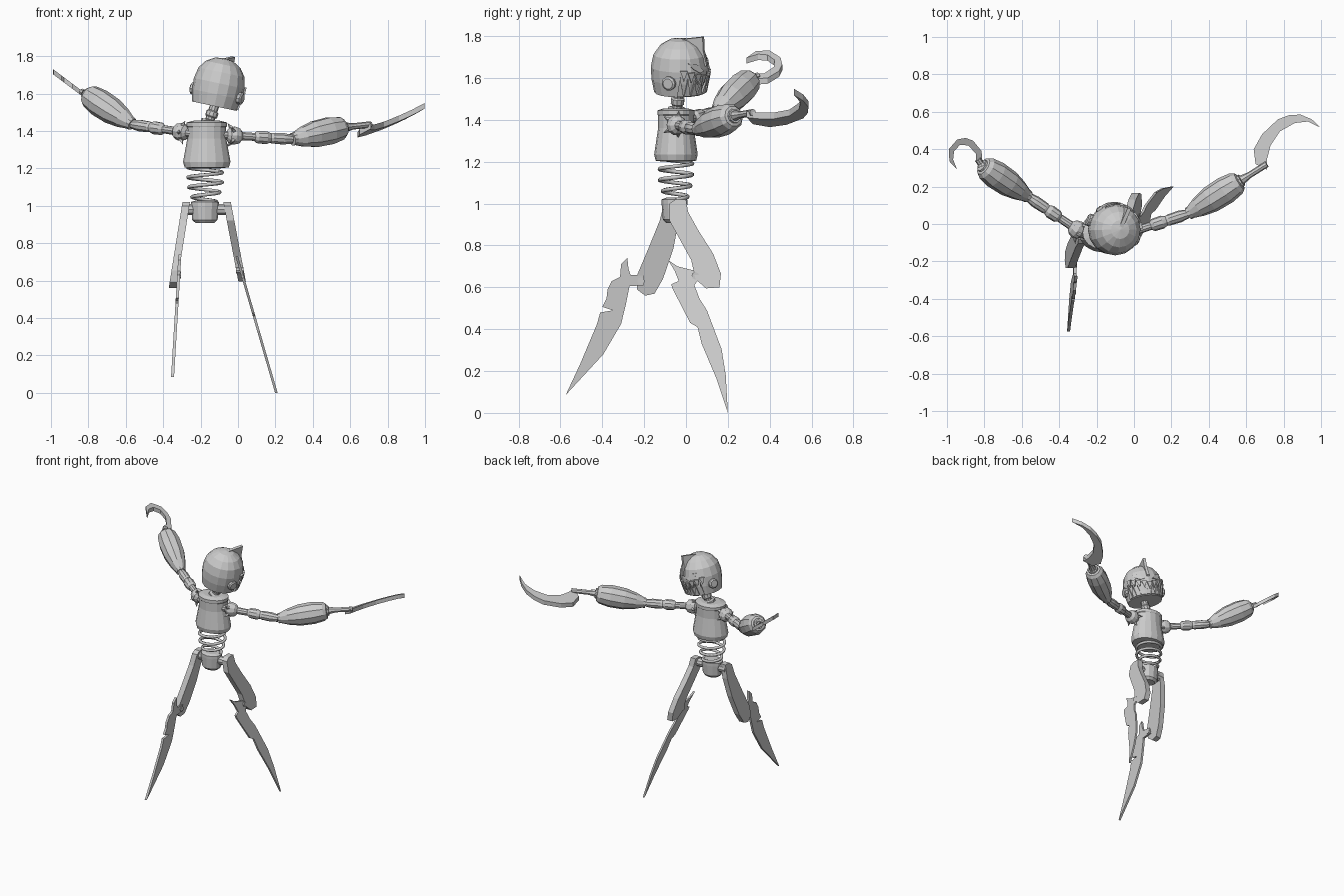
import bpy, bmesh, math
from mathutils import Matrix, Vector

if "Cube" in bpy.data.objects:
    bpy.data.objects.remove(bpy.data.objects["Cube"], do_unlink=True)

metal = bpy.data.materials.new("grey_metal")
metal.use_nodes = True
GREY = (0.6, 0.6, 0.6, 1)
metal.diffuse_color = GREY
metal.node_tree.nodes["Principled BSDF"].inputs["Base Color"].default_value = GREY


def finish(name, bm, matrix=None):
    bmesh.ops.remove_doubles(bm, verts=bm.verts, dist=0.0002)
    bmesh.ops.recalc_face_normals(bm, faces=bm.faces)
    mesh = bpy.data.meshes.new(name)
    bm.to_mesh(mesh)
    bm.free()
    mesh.materials.append(metal)
    obj = bpy.data.objects.new(name, mesh)
    obj.matrix_world = matrix or Matrix()
    bpy.context.collection.objects.link(obj)
    return obj


def lathe(name, profile, matrix, sides=12):
    """Spin (radius, height) points round the local z axis."""
    bm = bmesh.new()
    rings = []
    for r, h in profile:
        ring = []
        for i in range(sides):
            a = math.tau * i / sides
            ring.append(bm.verts.new((r * math.cos(a), r * math.sin(a), h)))
        rings.append(ring)
    for low, high in zip(rings, rings[1:]):
        for i in range(sides):
            j = (i + 1) % sides
            bm.faces.new((low[i], low[j], high[j], high[i]))
    bm.faces.new(rings[0])
    bm.faces.new(rings[-1])
    return finish(name, bm, matrix)


def limb(name, a, b, profile, sides=10):
    """Spin a (radius, fraction) profile along the line from a to b."""
    a, b = Vector(a), Vector(b)
    d = b - a
    turn = d.to_track_quat('Z', 'Y').to_matrix().to_4x4()
    return lathe(name, [(r, t * d.length) for r, t in profile],
                 Matrix.Translation(a) @ turn, sides)


def plates(name, outlines, place, thick, matrix=None):
    """Solid plates: place(u, v, w) puts outline points at depth w."""
    bm = bmesh.new()
    for outline in outlines:
        back = [bm.verts.new(place(u, v, -thick / 2)) for u, v in outline]
        front = [bm.verts.new(place(u, v, thick / 2)) for u, v in outline]
        bm.faces.new(back)
        bm.faces.new(front)
        for i in range(len(outline)):
            j = (i + 1) % len(outline)
            bm.faces.new((back[i], back[j], front[j], front[i]))
    return finish(name, bm, matrix)


# Torso, neck and pelvis
oval = Matrix.Diagonal((1, 0.82, 1, 1))
lathe("torso", [(0.07, 1.20), (0.118, 1.205), (0.127, 1.235), (0.104, 1.36),
                (0.104, 1.42), (0.108, 1.425), (0.108, 1.445), (0.07, 1.455)],
      Matrix.Translation((-0.167, -0.048, 0)) @ oval, 16)
limb("neck", (-0.16, -0.045, 1.43), (-0.12, -0.035, 1.55),
     [(0.045, 0), (0.045, 0.2), (0.025, 0.25), (0.025, 0.35), (0.033, 0.4),
      (0.033, 0.6), (0.025, 0.65), (0.025, 1)])
lathe("pelvis", [(0.05, 0.908), (0.068, 0.925), (0.075, 1.0), (0.075, 1.02),
                 (0.05, 1.028)],
      Matrix.Translation((-0.177, -0.055, 0)) @ oval, 12)

# Coil spring waist
coil = bpy.data.curves.new("spring_waist", 'CURVE')
coil.dimensions = '3D'
coil.bevel_depth = 0.01
coil.bevel_resolution = 1
coil.use_fill_caps = True
spline = coil.splines.new('POLY')
steps = 70
spline.points.add(steps)
for i, p in enumerate(spline.points):
    t = i / steps
    a = math.tau * 3.6 * t
    r = 0.062 + 0.03 * min(1, t * 2)
    p.co = (-0.176 + r * math.cos(a), -0.048 + 0.85 * r * math.sin(a),
            1.02 + 0.19 * t, 1)
coil.materials.append(metal)
bpy.context.collection.objects.link(bpy.data.objects.new("spring_waist", coil))

# Head, built with its face on local +y
head = (Matrix.Translation((-0.103, -0.03, 1.645))
        @ Matrix.Rotation(math.radians(12), 4, 'Y')
        @ Matrix.Rotation(math.radians(-22), 4, 'Z'))
lathe("head", [(0.05, -0.115), (0.122, -0.115), (0.135, -0.05), (0.138, 0.01),
               (0.126, 0.07), (0.095, 0.113), (0.05, 0.14), (0, 0.148)], head, 16)
plates("head_crest", [[(-0.04, 0.135), (0.05, 0.152), (0.122, 0.165),
                       (0.124, 0.1), (0.142, 0.03), (0.12, 0.01), (0.07, 0.1)]],
       lambda u, v, w: (w, u, v), 0.02, head)


def on_face(u, v, w):
    """u is degrees round the head, v is height, w is depth."""
    r = 0.139 + w - 0.2 * max(0, -0.02 - v) - 0.25 * max(0, v - 0.02)
    a = math.radians(u)
    return (r * math.sin(a), r * math.cos(a), v)


teeth = []
for i in range(-4, 5):
    u = i * 15
    drop = 0.0007 * abs(u)
    teeth.append([(u - 7, -0.025 + drop), (u + 7, -0.025 + drop), (u, -0.075 + drop)])
    teeth.append([(u, -0.11), (u + 14, -0.11), (u + 7, -0.055 + drop)])
plates("teeth", teeth, on_face, 0.02, head)
plates("eyes", [[(s * u, v) for u, v in ((12, 0.005), (25, 0.0), (40, 0.022),
                                         (50, 0.05), (32, 0.045))]
                for s in (-1, 1)], on_face, 0.009, head)
for side, s in (("left", 1), ("right", -1)):
    limb(side + "_ear", head @ Vector((s * 0.12, 0, -0.045)),
         head @ Vector((s * 0.152, 0, -0.045)),
         [(0.034, 0), (0.034, 0.8), (0.025, 1)], 10)

# Arms: shoulder, upper arm, forearm, wrist
UPPER = [(0.024, 0), (0.022, 0.35), (0.034, 0.4), (0.036, 0.55), (0.026, 0.62),
         (0.03, 0.66), (0.032, 0.85), (0.024, 1)]
FORE = [(0.034, 0), (0.036, 0.05), (0.055, 0.2), (0.072, 0.42), (0.075, 0.7),
        (0.064, 0.9), (0.05, 0.96), (0.036, 0.97), (0.034, 1)]
BALL = [(0.018, 0), (0.042, 0.2), (0.05, 0.5), (0.042, 0.8), (0.02, 1)]
ARMS = {
    "left": ((-0.02, -0.045, 1.375), (0.29, 0.055, 1.355),
             (0.575, 0.235, 1.42), (0.71, 0.32, 1.435)),
    "right": ((-0.305, -0.03, 1.395), (-0.565, 0.145, 1.435),
              (-0.815, 0.315, 1.6), (-0.835, 0.345, 1.61)),
}
for side, joints in ARMS.items():
    shoulder, elbow, wrist, hand = map(Vector, joints)
    out = (elbow - shoulder).normalized()
    limb(side + "_shoulder", shoulder - out * 0.045, shoulder + out * 0.045, BALL)
    limb(side + "_shoulder_pin", shoulder - out * 0.1, shoulder, [(0.022, 0), (0.022, 1)])
    limb(side + "_upper_arm", shoulder, elbow, UPPER)
    limb(side + "_forearm", elbow, wrist, FORE)
    limb(side + "_wrist", wrist, hand, [(0.026, 0), (0.017, 0.3), (0.017, 1)], 8)
    # Jagged collar round the shoulder
    around = out.to_track_quat('Z', 'Y')
    for k in range(5):
        ray = around @ Vector((math.cos(k * 1.257), math.sin(k * 1.257), 0))
        limb(f"{side}_shoulder_spike_{k + 1}", shoulder + ray * 0.035 - out * 0.01,
             shoulder + ray * 0.068 - out * 0.035, [(0.016, 0), (0, 1)], 4)

# Hand blades: sickle and hook, drawn from above on sloping planes
plates("left_sickle", [[(0.71, 0.29), (0.65, 0.32), (0.64, 0.40), (0.685, 0.48),
                        (0.77, 0.56), (0.83, 0.582), (0.89, 0.585), (0.95, 0.56),
                        (0.998, 0.515), (0.93, 0.548), (0.86, 0.54), (0.78, 0.495),
                        (0.73, 0.42), (0.712, 0.35)]],
       lambda u, v, w: (u, v, 1.128 + 0.469 * u - 0.12 * v + w), 0.03)
plates("right_hook", [[(-0.81, 0.33), (-0.815, 0.39), (-0.86, 0.445), (-0.9, 0.46),
                       (-0.945, 0.452), (-0.99, 0.40), (-0.987, 0.335),
                       (-0.945, 0.29), (-0.967, 0.345), (-0.962, 0.39),
                       (-0.93, 0.423), (-0.885, 0.42), (-0.845, 0.375),
                       (-0.845, 0.335)]],
       lambda u, v, w: (u, v, 0.975 - 0.75 * u + w), 0.028)

# Legs: side outlines on planes that lean outward
plates("left_thigh", [[(-0.08, 1.0), (-0.05, 1.02), (0, 1.02), (0.01, 0.96),
                       (0.06, 0.87), (0.13, 0.76), (0.167, 0.665), (0.16, 0.6),
                       (0.095, 0.595), (0.045, 0.64), (0.025, 0.73),
                       (-0.03, 0.83), (-0.08, 0.92)]],
       lambda u, v, w: (0.135 - 0.19 * v + w, u, v), 0.04)
plates("left_leg_blade", [[(-0.085, 0.73), (-0.04, 0.70), (0.04, 0.68), (0.07, 0.65),
                           (0.04, 0.61), (0.065, 0.545), (0.1, 0.49), (0.17, 0.305),
                           (0.19, 0.18), (0.2, 0.0), (0.145, 0.165), (0.075, 0.33),
                           (0.055, 0.41), (0.02, 0.43), (-0.065, 0.595),
                           (-0.07, 0.615), (-0.035, 0.63), (-0.055, 0.68)]],
       lambda u, v, w: (0.205 - 0.29 * v + w, u, v), 0.014)
plates("right_thigh", [[(-0.105, 1.0), (-0.08, 1.02), (-0.035, 1.02), (-0.035, 0.92),
                        (-0.06, 0.785), (-0.11, 0.64), (-0.15, 0.57),
                        (-0.195, 0.56), (-0.235, 0.59), (-0.235, 0.655),
                        (-0.18, 0.785), (-0.125, 0.92)]],
       lambda u, v, w: (-0.44 + 0.16 * v + w, u, v), 0.04)
plates("right_leg_blade", [[(-0.28, 0.74), (-0.275, 0.69), (-0.265, 0.66),
                            (-0.2, 0.655), (-0.2, 0.61), (-0.27, 0.605),
                            (-0.287, 0.52), (-0.31, 0.425), (-0.395, 0.28),
                            (-0.575, 0.085), (-0.505, 0.235), (-0.425, 0.425),
                            (-0.41, 0.48), (-0.35, 0.49), (-0.40, 0.507),
                            (-0.38, 0.545), (-0.375, 0.59), (-0.355, 0.63),
                            (-0.315, 0.65), (-0.31, 0.71)]],
       lambda u, v, w: (-0.355 + 0.06 * v + w, u, v), 0.016)
limb("hip_axle", (-0.29, -0.06, 0.98), (-0.05, -0.045, 0.98), [(0.03, 0), (0.03, 1)])
for side, a, b in (("left", (-0.01, 0.045, 0.655), (0.03, 0.045, 0.655)),
                   ("right", (-0.35, -0.215, 0.63), (-0.305, -0.215, 0.63))):
    limb(side + "_knee_pin", a, b, [(0.018, 0), (0.018, 1)], 8)
